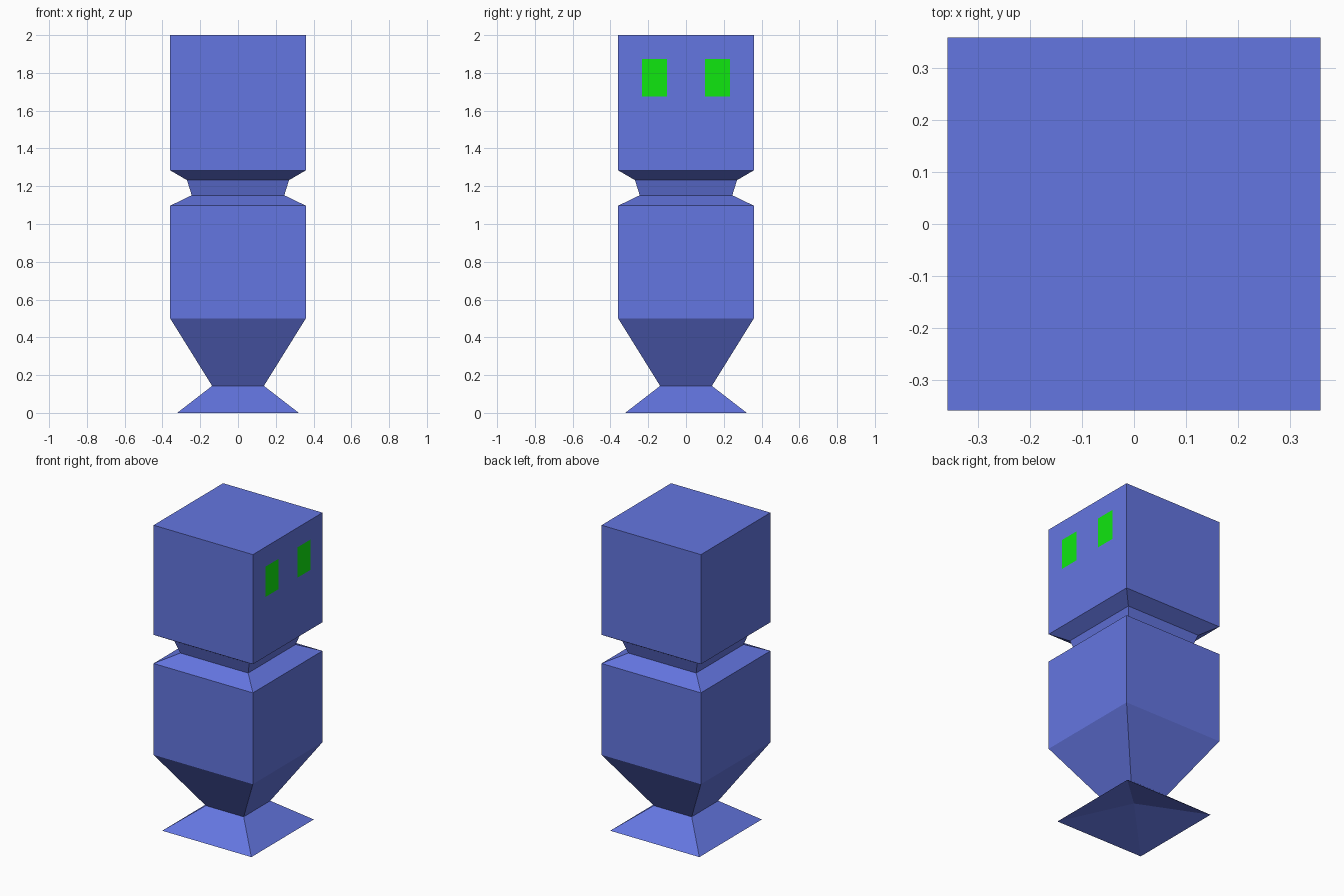
import bpy, bmesh

if "Cube" in bpy.data.objects:
    bpy.data.objects.remove(bpy.data.objects["Cube"])


def make_object(name, bm, color):
    mesh = bpy.data.meshes.new(name)
    bm.to_mesh(mesh)
    bm.free()
    mat = bpy.data.materials.new(name + "_color")
    mat.diffuse_color = color
    mat.use_nodes = True
    mat.node_tree.nodes["Principled BSDF"].inputs["Base Color"].default_value = mat.diffuse_color
    mesh.materials.append(mat)
    obj = bpy.data.objects.new(name, mesh)
    bpy.context.collection.objects.link(obj)
    return obj


BLUE = (0.127, 0.18, 0.75, 1)
GREEN = (0.005, 0.8, 0.005, 1)
HALF = 0.359

# Body: square rings (half width, height) from foot to head
profile = [(0.322, 0.0), (0.137, 0.143), (HALF, 0.5), (HALF, 1.097),
           (0.245, 1.152), (0.27, 1.232), (HALF, 1.284), (HALF, 2.0)]
bm = bmesh.new()
corners = [(-1, -1), (1, -1), (1, 1), (-1, 1)]
rings = [[bm.verts.new((x * r, y * r, z)) for x, y in corners] for r, z in profile]
for low, high in zip(rings, rings[1:]):
    for i in range(4):
        j = (i + 1) % 4
        bm.faces.new((low[i], low[j], high[j], high[i]))
bm.faces.new(rings[-1])

# Underside: shallow hollow pyramid
apex = bm.verts.new((0, 0, 0.1))
for i in range(4):
    bm.faces.new((rings[0][(i + 1) % 4], rings[0][i], apex))
make_object("body", bm, BLUE)

# Eyes: flat panels on the +x side of the head
for name, side in (("eye_left", -1), ("eye_right", 1)):
    bm = bmesh.new()
    y0, y1 = sorted((side * 0.1, side * 0.232))
    x = HALF + 0.002
    bm.faces.new([bm.verts.new((x, y, z)) for y, z in
                  ((y0, 1.675), (y1, 1.675), (y1, 1.873), (y0, 1.873))])
    make_object(name, bm, GREEN)
